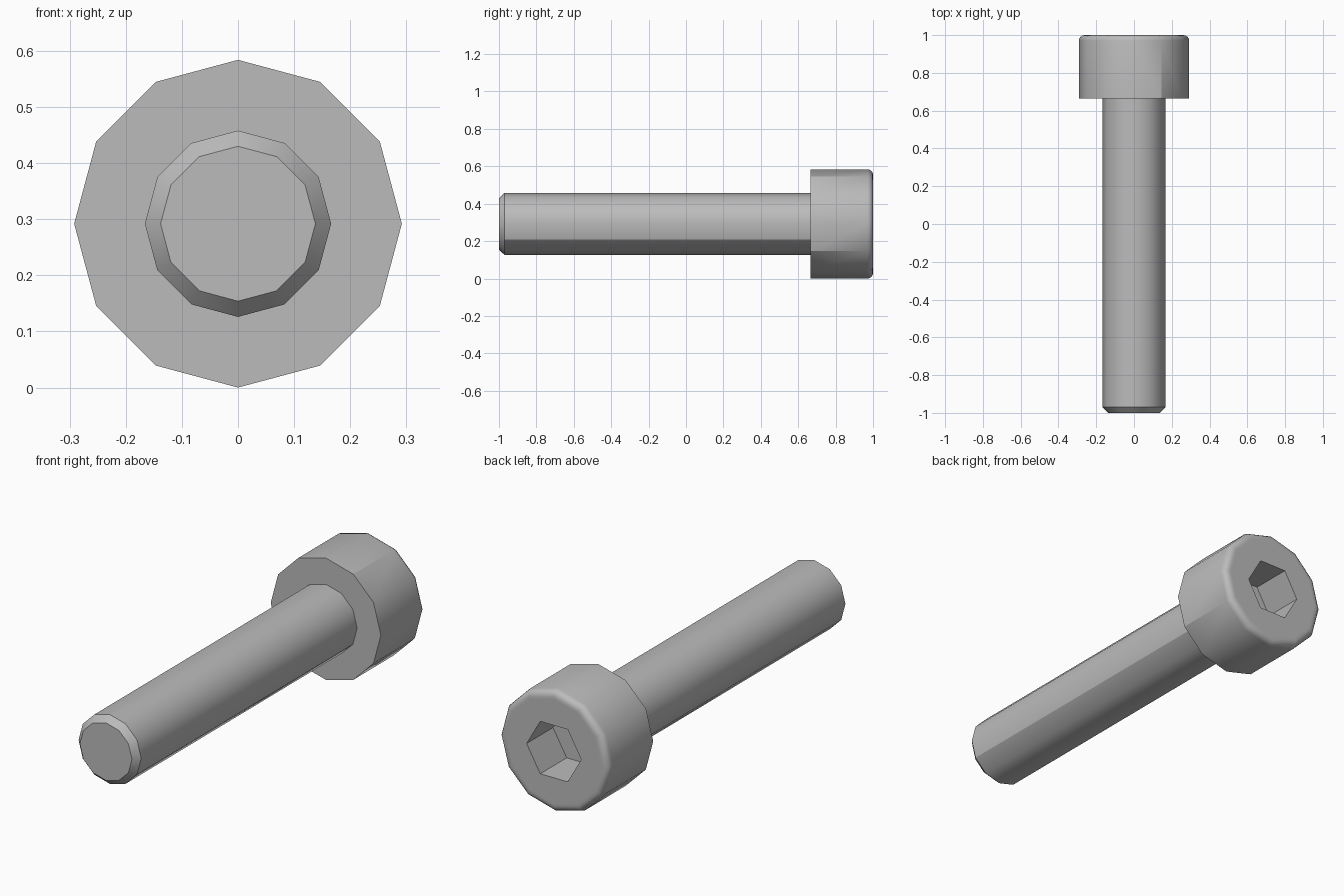
import bpy, bmesh, math

SIDES = 12
AXIS_Z = 0.292

if "Cube" in bpy.data.objects:
    bpy.data.objects.remove(bpy.data.objects["Cube"], do_unlink=True)

steel = bpy.data.materials.new("grey steel")
steel.use_nodes = True
grey = (0.5, 0.5, 0.5, 1)
steel.diffuse_color = grey
steel.node_tree.nodes["Principled BSDF"].inputs["Base Color"].default_value = grey


def ring(bm, y, radius, hexagon=False):
    """One loop around the bolt axis; a hexagon gets a point mid-side."""
    verts = []
    for k in range(SIDES):
        a = math.tau * k / SIDES
        r = radius * math.cos(math.pi / 6) if hexagon and k % 2 else radius
        verts.append(bm.verts.new((r * math.cos(a), y, AXIS_Z + r * math.sin(a))))
    return verts


def loft(name, sections, hard_angles):
    """Skin a closed solid through the rings and mark its sharp edges."""
    bm = bmesh.new()
    rings = [ring(bm, *s) for s in sections]
    for lo, hi in zip(rings, rings[1:]):
        for k in range(SIDES):
            n = (k + 1) % SIDES
            bm.faces.new((lo[k], lo[n], hi[n], hi[k]))
    bm.faces.new(rings[0])
    bm.faces.new(rings[-1])
    bmesh.ops.recalc_face_normals(bm, faces=bm.faces)
    for f in bm.faces:
        f.smooth = True
    for e in bm.edges:
        e.smooth = e.calc_face_angle(0) < math.radians(32)
        a, b = (v.co for v in e.verts)
        lengthwise = abs(a.y - b.y) > 0.15
        angle = round(math.degrees(math.atan2(a.z - AXIS_Z, a.x)))
        if lengthwise and angle in hard_angles:
            e.smooth = False
    mesh = bpy.data.meshes.new(name)
    bm.to_mesh(mesh)
    bm.free()
    mesh.materials.append(steel)
    obj = bpy.data.objects.new(name, mesh)
    bpy.context.collection.objects.link(obj)
    return obj


# Shank with a chamfered tip, its root buried in the head
loft("shank", [(-1, 0.138), (-0.97, 0.166), (0.7, 0.166)], {-30})

# Cylindrical head: flat underside, rounded rim, hexagonal socket
R, ROUND, STEPS = 0.292, 0.03, 4
rim = []
for i in range(STEPS + 1):
    t = math.pi / 2 * i / STEPS
    rim.append((1 - ROUND + ROUND * math.sin(t), R - ROUND + ROUND * math.cos(t)))
socket = [(1, 0.25), (1, 0.145, True), (0.8, 0.145, True)]
loft("socket_head", [(0.665, R)] + rim + socket, {60, -30})
